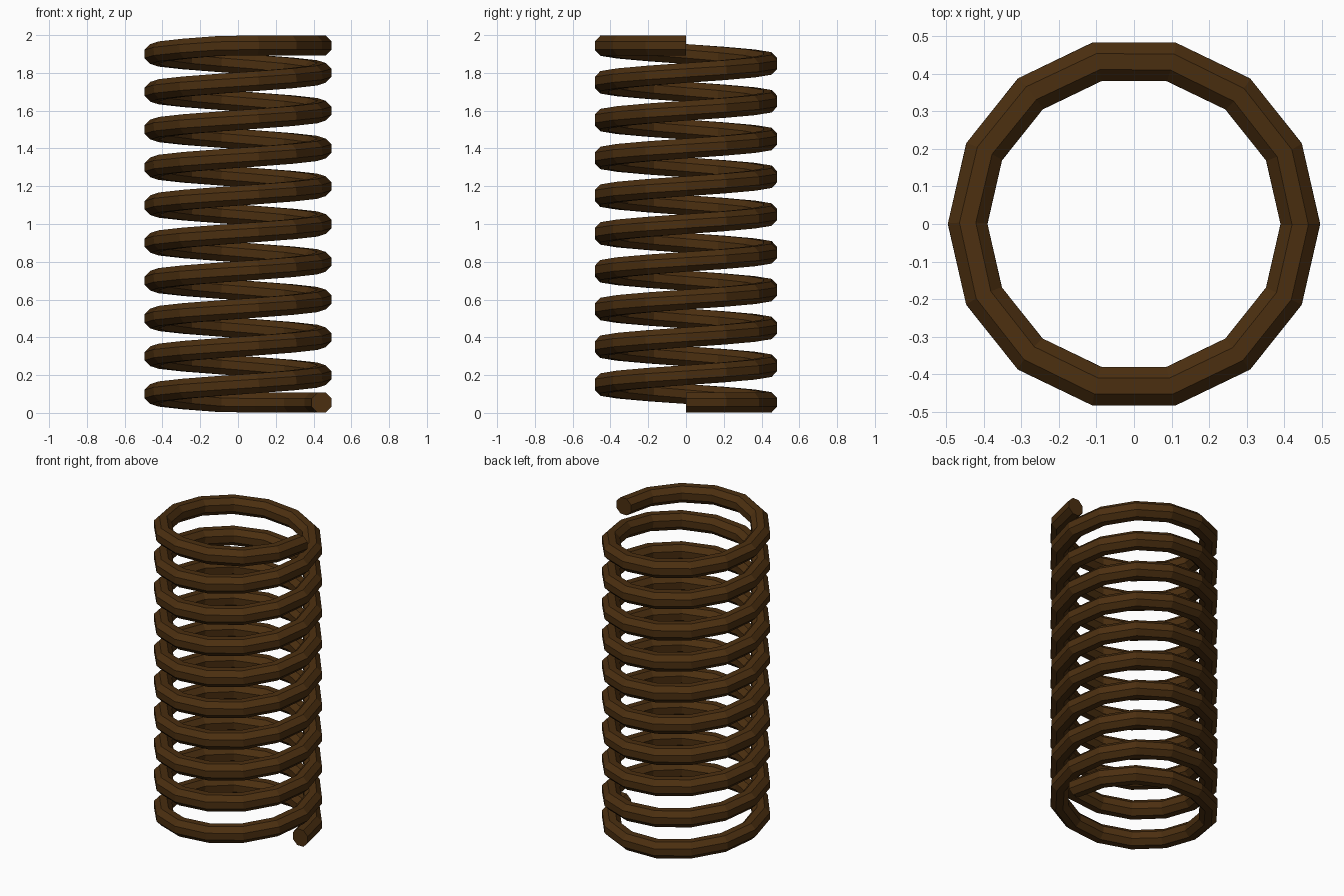
import bpy, bmesh, math
from mathutils import Vector

if "Cube" in bpy.data.objects:
    bpy.data.objects.remove(bpy.data.objects["Cube"])

TURNS, STEPS, SIDES = 10, 14, 8
COIL_R, HALF_W = 0.4425, 0.0525
PITCH = 0.2
WIRE_R = HALF_W / math.cos(math.pi / SIDES)

brown = bpy.data.materials.new("dark_brown")
brown.diffuse_color = (0.07, 0.028, 0.005, 1)
brown.use_nodes = True
brown.node_tree.nodes["Principled BSDF"].inputs["Base Color"].default_value = brown.diffuse_color


def centre(i):
    # helix point, with both ends levelled off so the spring stands flat
    a = 2 * math.pi * i / STEPS
    z = min(max(PITCH * i / STEPS, 0.0545), 2 - 0.0545)
    return Vector((COIL_R * math.cos(a), COIL_R * math.sin(a), z))


# coil wire: octagonal sections swept along the helix
bm = bmesh.new()
last = TURNS * STEPS
rings = []
for i in range(last + 1):
    a = 2 * math.pi * i / STEPS
    out = Vector((math.cos(a), math.sin(a), 0))
    rise = (centre(min(i + 1, last)).z - centre(max(i - 1, 0)).z) / 2
    tangent = Vector((-math.sin(a), math.cos(a), rise * STEPS / (2 * math.pi * COIL_R))).normalized()
    up = out.cross(tangent)
    ring = []
    for k in range(SIDES):
        b = 2 * math.pi * (k + 0.5) / SIDES
        ring.append(bm.verts.new(centre(i) + WIRE_R * (math.cos(b) * out + math.sin(b) * up)))
    rings.append(ring)
for r0, r1 in zip(rings, rings[1:]):
    for k in range(SIDES):
        n = (k + 1) % SIDES
        bm.faces.new((r0[k], r0[n], r1[n], r1[k]))

# end caps
bm.faces.new(rings[0])
bm.faces.new(rings[-1])
bmesh.ops.recalc_face_normals(bm, faces=bm.faces)

mesh = bpy.data.meshes.new("spring_coil")
bm.to_mesh(mesh)
bm.free()
mesh.materials.append(brown)
bpy.context.collection.objects.link(bpy.data.objects.new("spring_coil", mesh))
